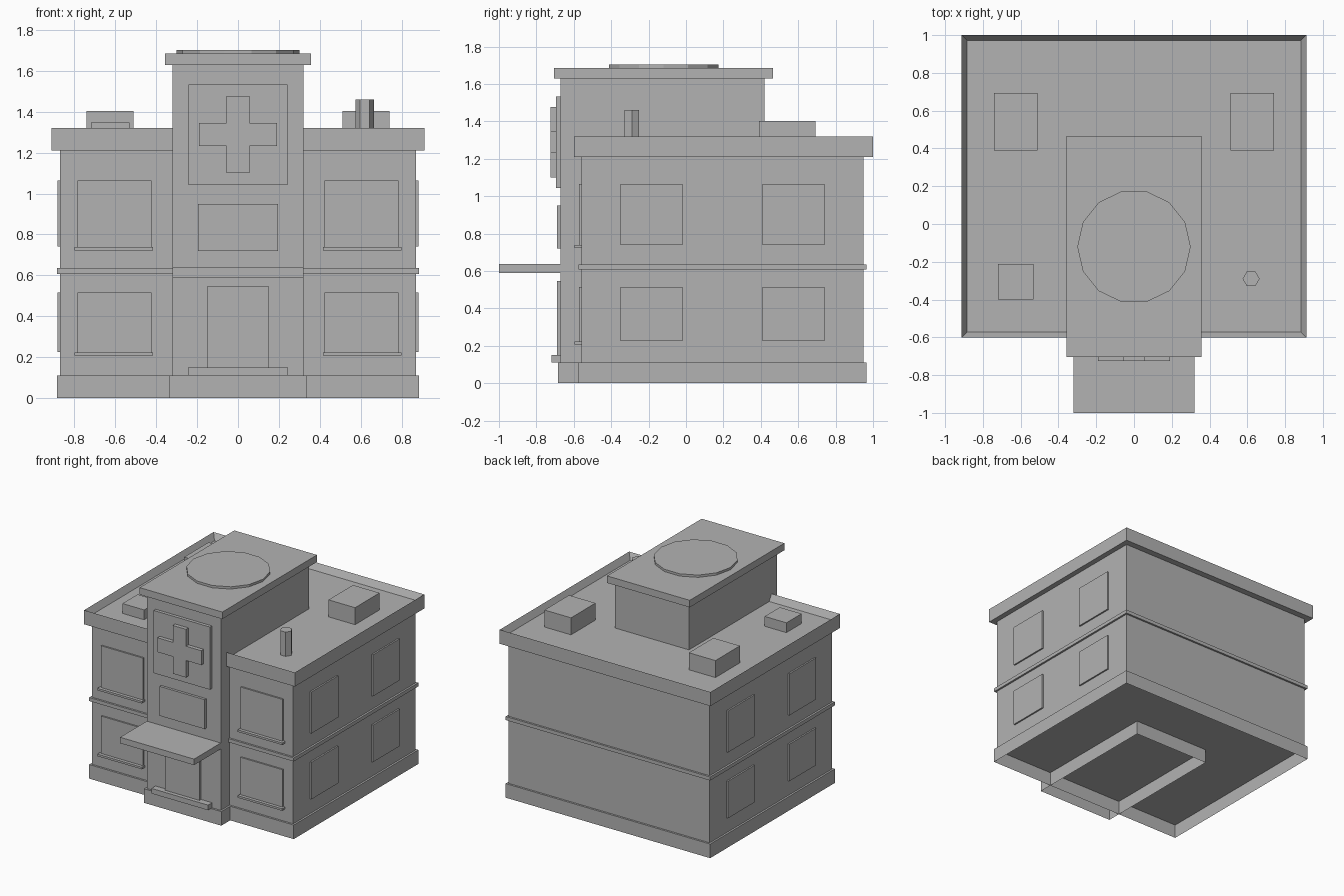
import bpy, bmesh
from mathutils import Matrix, Vector

if "Cube" in bpy.data.objects:
    bpy.data.objects.remove(bpy.data.objects["Cube"])

grey = bpy.data.materials.new("plain grey")
grey.diffuse_color = (0.45, 0.45, 0.45, 1)
grey.use_nodes = True
grey.node_tree.nodes["Principled BSDF"].inputs["Base Color"].default_value = grey.diffuse_color


def finish(name, bm):
    mesh = bpy.data.meshes.new(name)
    bm.to_mesh(mesh)
    bm.free()
    mesh.materials.append(grey)
    ob = bpy.data.objects.new(name, mesh)
    bpy.context.collection.objects.link(ob)
    return ob


def box(name, x, y, z, open_bottom=False, recess=None):
    """Box from (min, max) ranges; optional missing floor or (inset, depth) tray top."""
    bm = bmesh.new()
    size = Vector((x[1] - x[0], y[1] - y[0], z[1] - z[0]))
    mid = Vector((sum(x) / 2, sum(y) / 2, sum(z) / 2))
    bmesh.ops.create_cube(bm, size=1, matrix=Matrix.Translation(mid) @ Matrix.Diagonal((*size, 1)))
    bm.normal_update()
    if open_bottom:
        low = [f for f in bm.faces if f.normal.z < -0.9]
        bmesh.ops.delete(bm, geom=low, context='FACES')
    if recess:
        top = [f for f in bm.faces if f.normal.z > 0.9]
        bmesh.ops.inset_region(bm, faces=top, thickness=recess[0])
        bmesh.ops.translate(bm, verts=top[0].verts, vec=(0, 0, -recess[1]))
    return finish(name, bm)


def prism(name, sides, radius, x, y, z):
    """Upright prism with a corner on the x axis."""
    bm = bmesh.new()
    bmesh.ops.create_cone(bm, cap_ends=True, segments=sides, radius1=radius, radius2=radius,
                          depth=z[1] - z[0])
    # put the first corner on +x
    first = min(bm.verts, key=lambda v: abs(v.co.y) if v.co.x > 0 else 9).co
    turn = Matrix.Rotation(-Vector((1, 0)).angle_signed(first.xy) * -1, 4, 'Z')
    bmesh.ops.transform(bm, verts=bm.verts, matrix=Matrix.Translation((x, y, sum(z) / 2)) @ turn)
    return finish(name, bm)


def span(s, a, b):
    """Range a..b mirrored to side s."""
    return tuple(sorted((s * a, s * b)))


# main block, plinth, floor band and parapet roof
box("main_plinth", (-.885, .885), (-.575, .965), (0, .11), open_bottom=True)
box("main_walls", (-.87, .87), (-.56, .95), (.11, 1.22))
box("floor_band", (-.885, .885), (-.575, .965), (.607, .635))
box("parapet_roof", (-.912, .912), (-.60, 1.0), (1.21, 1.32), recess=(.04, .05))

# entrance tower with cap and round roof pad
box("tower_plinth", (-.335, .335), (-.685, .435), (0, .11), open_bottom=True)
box("tower_walls", (-.32, .32), (-.67, .42), (.11, 1.63))
box("tower_cap", (-.358, .358), (-.705, .465), (1.63, 1.685))
prism("roof_pad", 14, .30, 0, -.12, (1.685, 1.703))

# tower front: step, door, canopy, window, sign with cross
box("door_step", (-.245, .245), (-.72, -.67), (.11, .15))
box("door", (-.15, .15), (-.69, -.67), (.15, .547))
box("entrance_canopy", (-.32, .32), (-1.0, -.67), (.59, .637))
box("tower_window", (-.195, .195), (-.69, -.67), (.72, .95))
box("sign_panel", (-.243, .243), (-.695, -.67), (1.043, 1.533))
box("cross_upright", (-.057, .057), (-.725, -.695), (1.10, 1.477))
for s in (-1, 1):
    box("cross_arm", span(s, .057, .19), (-.725, -.695), (1.233, 1.345))

# windows on the front wings and both sides, two floors
for s in (-1, 1):
    for z0, z1 in ((.22, .515), (.735, 1.065)):
        box("front_window", span(s, .423, .785), (-.572, -.56), (z0, z1))
        box("window_sill", span(s, .415, .80), (-.597, -.56), (z0 - .013, z0 + .003))
        for y in ((-.35, -.02), (.41, .74)):
            box("side_window", span(s, .87, .882), y, (z0 + .005, z1))
    # rear roof units
    box("roof_unit", span(s, .51, .74), (.39, .693), (1.27, 1.403))

# small roof hatch and vent pipe
box("roof_hatch", (-.72, -.532), (-.40, -.213), (1.27, 1.347))
prism("vent_pipe", 6, .045, .62, -.29, (1.27, 1.46))
